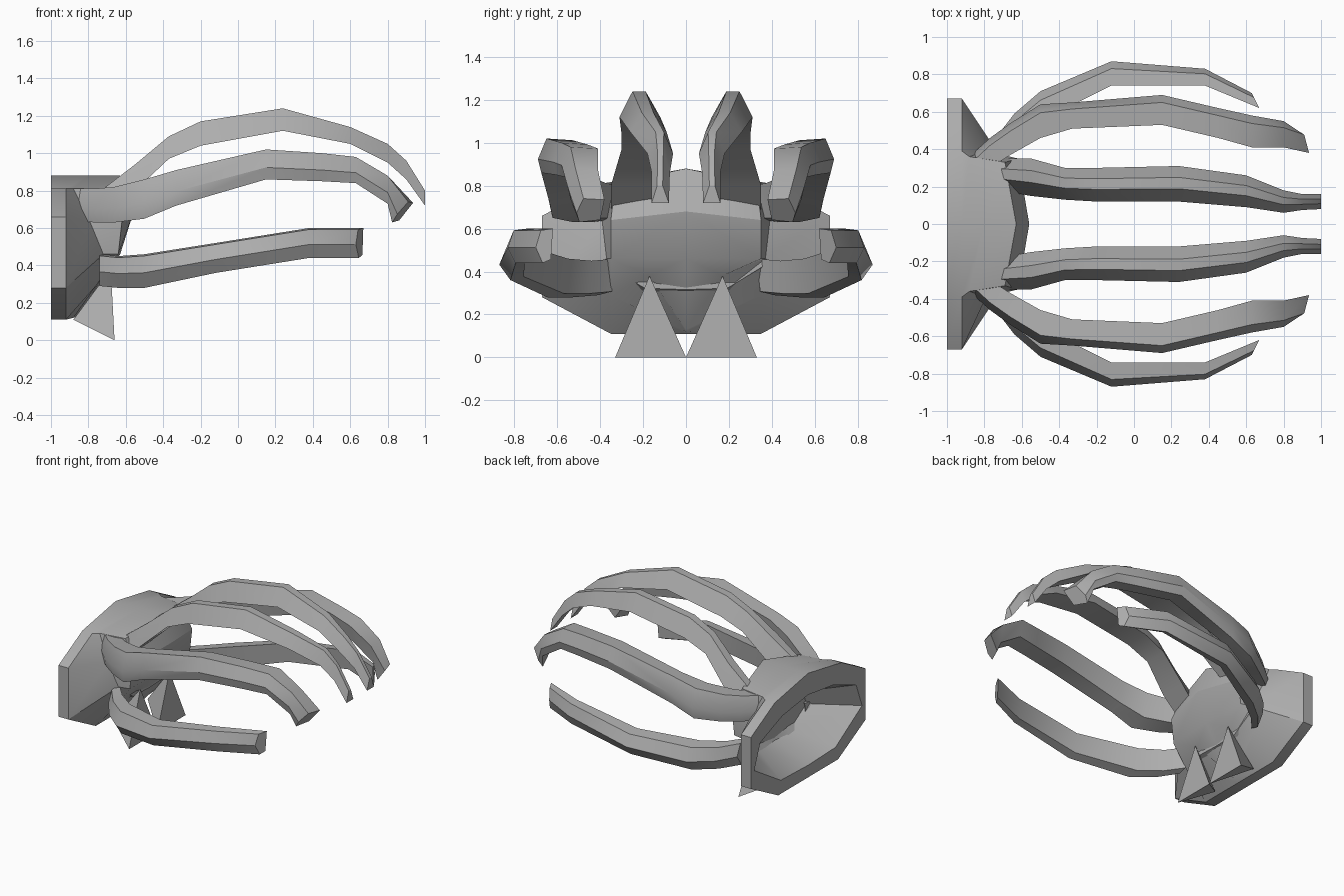
import bpy, bmesh, math

cube = bpy.data.objects.get("Cube")
if cube:
    bpy.data.objects.remove(cube, do_unlink=True)

GREY = (0.42, 0.42, 0.42, 1)
grey = bpy.data.materials.new("plain_grey")
grey.use_nodes = True
grey.diffuse_color = GREY
grey.node_tree.nodes["Principled BSDF"].inputs["Base Color"].default_value = GREY


def finish(bm, name, mirror=True, angle=32):
    """Turn a bmesh into a shaded object, mirrored across y when asked."""
    bmesh.ops.recalc_face_normals(bm, faces=bm.faces)
    mesh = bpy.data.meshes.new(name)
    bm.to_mesh(mesh)
    bm.free()
    mesh.materials.append(grey)
    obj = bpy.data.objects.new(name, mesh)
    bpy.context.collection.objects.link(obj)
    if mirror:
        mod = obj.modifiers.new("mirror", "MIRROR")
        mod.use_axis = (False, True, False)
        mod.use_mirror_merge = False
    bpy.ops.object.select_all(action="DESELECT")
    obj.select_set(True)
    bpy.context.view_layer.objects.active = obj
    bpy.ops.object.shade_smooth_by_angle(angle=math.radians(angle))
    return obj


def bridge(bm, rings):
    """Skin a list of equal closed rings and return their vertices."""
    loops = [[bm.verts.new(p) for p in ring] for ring in rings]
    for a, b in zip(loops, loops[1:]):
        n = len(a)
        for i in range(n):
            j = (i + 1) % n
            bm.faces.new((a[i], a[j], b[j], b[i]))
    return loops


def both_sides(half):
    """Complete a half ring that runs from top centre to bottom centre."""
    return half + [(x, -y, z) for x, y, z in reversed(half[1:-1])]


def finger(name, stations, profile, tip_tilt=0, tip_skew=0):
    """Loft a finger; a station is x, inner y, outer y, low z, high z."""
    rings = []
    for k, (x, y0, y1, z0, z1) in enumerate(stations):
        last = k == len(stations) - 1
        tilt, skew = (tip_tilt, tip_skew) if last else (0, 0)
        rings.append([(x - tilt * (1 - v) + skew * (.5 - u),
                       y0 + u * (y1 - y0), z0 + v * (z1 - z0)) for u, v in profile])
    bm = bmesh.new()
    loops = bridge(bm, rings)
    bm.faces.new(loops[0])
    bm.faces.new(loops[-1])
    return finish(bm, name)


# Hollow wrist shell: cavity, flat rim, steep shoulder
rim = [(0, .88), (.39, .81), (.67, .66), (.67, .28), (.35, .11), (0, .11)]
inner = [(0, .72), (.3, .68), (.56, .58), (.63, .4), (.32, .21), (0, .2)]
cavity = [(-.72, .6 * y, .49 + .6 * (z - .49)) for y, z in inner]
shoulder = [(-.8, 0, .88), (-.88, .36, .81), (-.79, .39, .63),
            (-.72, .37, .46), (-.76, .35, .29), (-.88, 0, .12)]
front = [(-.63, 0, .88), (-.69, .33, .81), (-.62, .35, .64),
         (-.64, .35, .46), (-.7, .17, .38), (-.85, 0, .13)]
halves = [cavity, [(-1, y, z) for y, z in inner], [(-1, y, z) for y, z in rim],
          [(-.92, y, z) for y, z in rim], shoulder, front]
bm = bmesh.new()
loops = bridge(bm, [both_sides(h) for h in halves])
bm.faces.new(loops[0])

# Bulging front plate with a crease above the folded underside
brow = bm.verts.new((-.56, 0, .68))
crease = bm.verts.new((-.63, 0, .46))
edge = loops[-1]
count = len(edge)
for side in (1, -1):
    top, corner, upper, lower, fold, keel = [edge[side * i % count] for i in range(6)]
    for face in ((top, corner, upper, brow), (brow, upper, lower, crease),
                 (lower, fold, crease), (fold, keel, crease)):
        bm.faces.new(face)
finish(bm, "wrist_shell", mirror=False)

# Upper pair of fingers, the longest and highest
finger("upper_finger", [
    (-.72, .18, .35, .64, .81), (-.55, .15, .35, .8, .94),
    (-.37, .13, .3, .97, 1.09), (-.2, .12, .3, 1.04, 1.17),
    (.24, .12, .31, 1.12, 1.24), (.6, .09, .26, 1.05, 1.14),
    (.8, .06, .18, .95, 1.05), (.9, .075, .16, .86, .96), (1, .08, .16, .72, .8),
], [(0, 0), (1, 0), (.68, 1), (.36, 1)])

# Middle pair of fingers, curling inward at the tip
finger("middle_finger", [
    (-.87, .2, .37, .64, .81), (-.77, .3, .46, .63, .81), (-.66, .37, .54, .63, .82),
    (-.5, .46, .64, .65, .86), (-.33, .51, .65, .72, .91),
    (.15, .53, .69, .86, 1.02), (.45, .46, .62, .85, 1),
    (.63, .41, .58, .84, .98), (.8, .41, .55, .73, .88), (.92, .38, .51, .63, .74),
], [(.15, .1), (.9, 0), (1, .4), (.75, 1), (0, .95)], tip_tilt=.08, tip_skew=.04)

# Lower pair of fingers, the widest and shortest
finger("lower_finger", [
    (-.74, .33, .46, .29, .46), (-.64, .44, .59, .28, .45),
    (-.5, .55, .71, .28, .46), (-.12, .74, .87, .36, .52),
    (.38, .74, .83, .44, .6), (.65, .62, .7, .44, .6),
], [(.12, .1), (.6, 0), (1, .45), (.7, .95), (0, 1)], tip_skew=.04)

# Pair of flat-faced prongs under the shell
bm = bmesh.new()
apex, near, far, back = [bm.verts.new(p) for p in
                         [(-.68, .17, .38), (-.66, 0, 0), (-.66, .33, 0), (-.88, .2, .11)]]
for tri in ((apex, near, far), (apex, far, back), (apex, back, near), (near, back, far)):
    bm.faces.new(tri)
finish(bm, "under_prong", angle=20)
